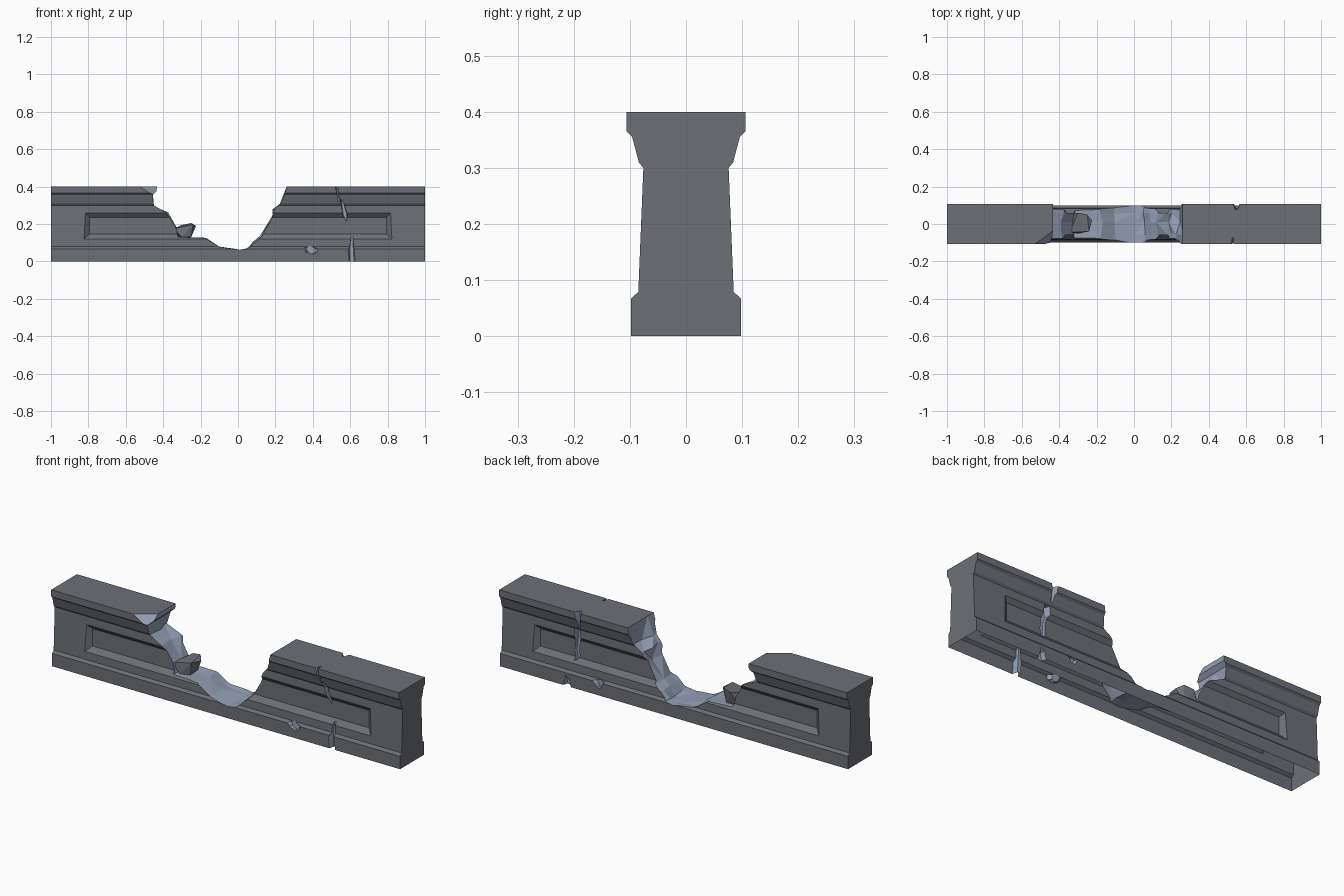
import bpy, bmesh, random

if "Cube" in bpy.data.objects:
    bpy.data.objects.remove(bpy.data.objects["Cube"])

random.seed(4)


def material(name, rgb):
    m = bpy.data.materials.new(name)
    m.diffuse_color = (*rgb, 1)
    m.use_nodes = True
    m.node_tree.nodes["Principled BSDF"].inputs["Base Color"].default_value = m.diffuse_color
    return m


STONE = material("dark grey stone", (0.150, 0.162, 0.180))
BROKEN = material("pale blue broken stone", (0.30, 0.35, 0.46))


def finish(bm, name, mat):
    bm.normal_update()
    bmesh.ops.recalc_face_normals(bm, faces=bm.faces)
    if bm.calc_volume(signed=True) < 0:
        bmesh.ops.reverse_faces(bm, faces=bm.faces)
    me = bpy.data.meshes.new(name)
    bm.to_mesh(me)
    bm.free()
    me.materials.append(mat)
    ob = bpy.data.objects.new(name, me)
    bpy.context.collection.objects.link(ob)
    return ob


def loft(name, rings, mat):
    """Skin a list of equal-length closed rings and cap both ends."""
    bm = bmesh.new()
    vs = [[bm.verts.new(p) for p in r] for r in rings]
    n = len(rings[0])
    for a, b in zip(vs, vs[1:]):
        for i in range(n):
            bm.faces.new((a[i], a[(i + 1) % n], b[(i + 1) % n], b[i]))
    bm.faces.new(vs[0])
    bm.faces.new(vs[-1])
    bm.normal_update()
    if mat == BROKEN:
        bmesh.ops.triangulate(bm, faces=bm.faces)
    return finish(bm, name, mat)


def hull(name, pts, mat):
    bm = bmesh.new()
    for p in pts:
        bm.verts.new(p)
    bmesh.ops.convex_hull(bm, input=bm.verts)
    bmesh.ops.delete(bm, geom=[v for v in bm.verts if not v.link_faces], context="VERTS")
    return finish(bm, name, mat)


def chip(name, outline, y0, y1, shrink=0.45):
    """Cutter narrowing from y0 (outside) to y1 (inside the wall)."""
    cx = sum(p[0] for p in outline) / len(outline)
    inner = [(cx + (x - cx) * shrink, y1, z) for x, z in outline]
    return loft(name, [[(x, y0, z) for x, z in outline], inner], BROKEN)


def volume(me):
    bm = bmesh.new()
    bm.from_mesh(me)
    v = bm.calc_volume(signed=True)
    bm.free()
    return v


def cut(target, cutter):
    """Subtract a cutter, keeping its colour; a failed cut is ignored."""
    cutter.hide_render = True
    mod = target.modifiers.new(cutter.name, "BOOLEAN")
    mod.operation, mod.object = "DIFFERENCE", cutter
    mod.solver, mod.material_mode = "EXACT", "TRANSFER"
    bpy.context.view_layer.update()
    dg = bpy.context.evaluated_depsgraph_get()
    result = bpy.data.meshes.new_from_object(target.evaluated_get(dg))
    target.modifiers.clear()
    ratio = volume(result) / volume(target.data)
    print(cutter.name, ratio)
    if 0.5 < ratio < 1.001:
        target.data = result
    bpy.data.objects.remove(cutter)


# Wall body: mirrored moulding profile swept along x
half = [(0.098, 0), (0.098, 0.067), (0.085, 0.079), (0.076, 0.300),
        (0.084, 0.310), (0.096, 0.355), (0.106, 0.365), (0.106, 0.40)]
profile = half + [(-y, z) for y, z in reversed(half)]
wall = loft("wall", [[(x, y, z) for y, z in profile] for x in (-1, 1)], STONE)

cutters = []

# Recessed long panels on both sides
for s, side in ((-1, "front"), (1, "back")):
    rings = []
    for y, g in ((0.105, -0.030), (0.081, 0.0), (0.060, 0.026)):
        x0, z0, z1 = 0.82 - g, 0.122 + g * 0.9, 0.262 - g
        rings.append([(-x0, s * y, z0), (x0, s * y, z0), (x0, s * y, z1), (-x0, s * y, z1)])
    cutters.append(loft(side + "_panel_cutter", rings, STONE))

# Jagged breach through the middle
edge = [(-0.43, 0.50), (-0.435, 0.375), (-0.455, 0.355), (-0.455, 0.305), (-0.38, 0.265),
        (-0.34, 0.185), (-0.31, 0.135), (-0.17, 0.130), (-0.10, 0.082), (0.01, 0.062),
        (0.06, 0.072), (0.09, 0.110), (0.13, 0.140), (0.18, 0.225), (0.19, 0.280),
        (0.235, 0.310), (0.26, 0.40), (0.26, 0.50)]
rings = []
for y in (-0.15, -0.055, 0.01, 0.06, 0.15):
    ring = []
    for x, z in edge:
        j = 0.012 if 0.07 < z < 0.35 else 0.0
        ring.append((x + random.uniform(-j, j), y, z - random.uniform(0, j * 0.7)))
    rings.append(ring)
cutters.append(loft("breach_cutter", rings, BROKEN))

# Broken corner of the coping
cutters.append(hull("corner_cutter", [
    (-0.565, -0.12, 0.412), (-0.41, -0.005, 0.412), (-0.475, -0.115, 0.360),
    (-0.40, -0.06, 0.360), (-0.40, -0.13, 0.360), (-0.40, -0.13, 0.412)], BROKEN))

# Front cracks and chips
cutters += [
    chip("front_coping_crack", [(0.50, 0.42), (0.53, 0.42), (0.54, 0.365), (0.56, 0.325),
                                (0.54, 0.318), (0.525, 0.36)], -0.13, -0.075, 0.3),
    chip("front_wall_crack", [(0.54, 0.33), (0.555, 0.325), (0.575, 0.29), (0.595, 0.26),
                              (0.595, 0.215), (0.56, 0.245), (0.545, 0.29)], -0.12, -0.05),
    chip("front_base_crack", [(0.59, -0.02), (0.583, 0.06), (0.60, 0.13), (0.62, 0.145),
                              (0.625, 0.07), (0.637, -0.02)], -0.12, -0.07),
    chip("front_base_chip", [(0.335, 0.073), (0.38, 0.084), (0.44, 0.07), (0.435, 0.047),
                             (0.40, 0.038), (0.35, 0.052)], -0.115, -0.08),
    # Back cracks and chips
    chip("back_coping_crack", [(0.50, 0.42), (0.58, 0.42), (0.57, 0.36), (0.575, 0.315),
                               (0.54, 0.315), (0.53, 0.36)], 0.125, 0.078, 0.2),
    chip("back_wall_crack", [(0.545, 0.30), (0.59, 0.30), (0.60, 0.24), (0.615, 0.18),
                             (0.60, 0.13), (0.56, 0.15), (0.565, 0.21), (0.54, 0.25)], 0.12, 0.045),
    chip("back_base_notch", [(0.575, -0.02), (0.60, 0.04), (0.625, 0.055), (0.66, -0.02)],
         0.115, 0.075),
    chip("back_base_chip", [(0.39, 0.073), (0.43, 0.080), (0.48, 0.07), (0.45, 0.038),
                            (0.42, 0.04)], 0.115, 0.075),
]
for c in cutters:
    cut(wall, c)

# The underside is open
bm = bmesh.new()
bm.from_mesh(wall.data)
bmesh.ops.delete(bm, geom=[f for f in bm.faces
                           if f.calc_center_median().z < 0.001 and f.normal.z < -0.9], context="FACES")
bm.to_mesh(wall.data)
bm.free()

# Loose rock lying in the breach
hull("loose_rock", [
    (-0.345, -0.045, 0.175), (-0.30, 0.06, 0.195), (-0.25, 0.05, 0.205), (-0.225, 0.02, 0.190),
    (-0.24, -0.04, 0.198), (-0.30, -0.05, 0.13), (-0.25, -0.035, 0.13), (-0.26, 0.04, 0.125),
    (-0.33, 0.05, 0.135)], STONE)
